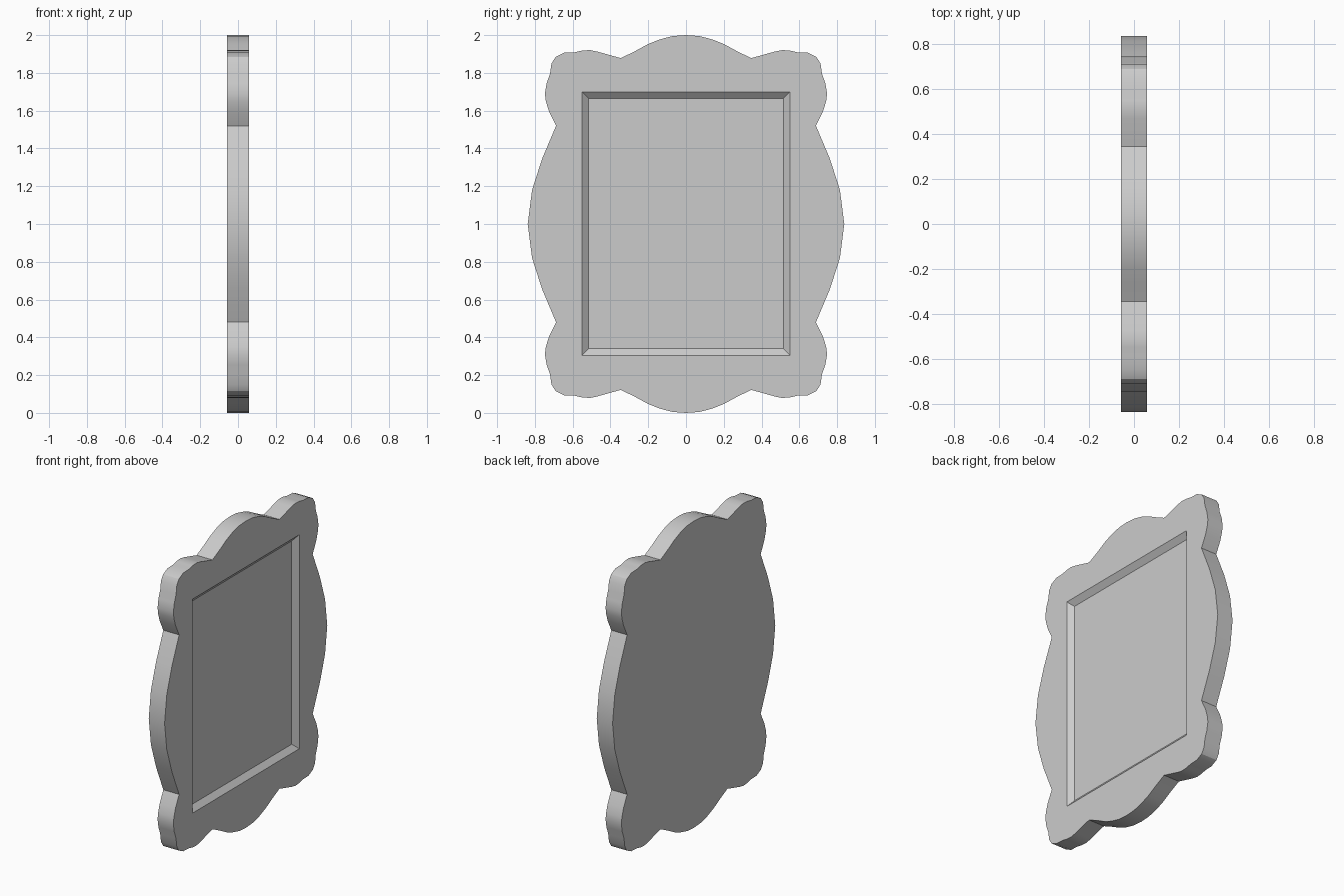
import bpy
import bmesh
import math

cube = bpy.data.objects.get("Cube")
if cube:
    bpy.data.objects.remove(cube, do_unlink=True)

MID = 1.0            # height of the centre
HALF = 0.057         # half thickness
DEPTH = 0.03         # recess depth
BEVEL = 0.035        # slope width of the recess wall

# One quarter of the scalloped outline (y, height above centre), top to side
quarter = [(0, 1), (.07, .995), (.14, .977), (.2, .953), (.27, .915),
           (.345, .878), (.47, .913), (.51, .921), (.55, .918), (.59, .909),
           (.645, .907), (.69, .885), (.712, .85), (.72, .795), (.738, .745),
           (.747, .69), (.742, .65), (.725, .595), (.688, .52), (.762, .345),
           (.815, .18), (.838, 0)]
right_half = quarter + [(y, -z) for y, z in quarter[-2::-1]]
outline = right_half + [(-y, z) for y, z in right_half[-2:0:-1]]


def rectangle(half_y, low, high):
    """Six points: top middle, clockwise around to top corner."""
    return [(0, high), (half_y, high), (half_y, low),
            (0, low), (-half_y, low), (-half_y, high)]


bm = bmesh.new()


def ring(points, x):
    return [bm.verts.new((x, y, z + MID)) for y, z in points]


def bridge(a, b):
    for i in range(len(a)):
        j = (i + 1) % len(a)
        bm.faces.new((a[i], a[j], b[j], b[i]))


# Rim and flat back
face_ring = ring(outline, HALF)
back_ring = ring(outline, -HALF)
bridge(face_ring, back_ring)
bm.faces.new(back_ring)

# Recess with sloping walls and flat floor
mouth = ring(rectangle(.55, -.695, .7), HALF)
floor = ring(rectangle(.55 - BEVEL, -.695 + BEVEL, .7 - BEVEL), HALF - DEPTH)
bridge(mouth, floor)
bm.faces.new(floor)

# Flat border between outline and recess, one face per side
n = len(right_half) - 1
bm.faces.new(face_ring[:n + 1] + mouth[3::-1])
bm.faces.new(face_ring[n:] + [face_ring[0], mouth[0]] + mouth[:2:-1])
bmesh.ops.recalc_face_normals(bm, faces=bm.faces)

mesh = bpy.data.meshes.new("mirror_plaque")
bm.to_mesh(mesh)
bm.free()
plaque = bpy.data.objects.new("framed_plaque", mesh)
bpy.context.collection.objects.link(plaque)

# Plain grey
grey = bpy.data.materials.new("light_grey")
grey.use_nodes = True
colour = (0.6, 0.6, 0.6, 1)
grey.diffuse_color = colour
grey.node_tree.nodes["Principled BSDF"].inputs["Base Color"].default_value = colour
mesh.materials.append(grey)

bpy.ops.object.select_all(action="DESELECT")
plaque.select_set(True)
bpy.context.view_layer.objects.active = plaque
bpy.ops.object.shade_smooth_by_angle(angle=math.radians(30))
